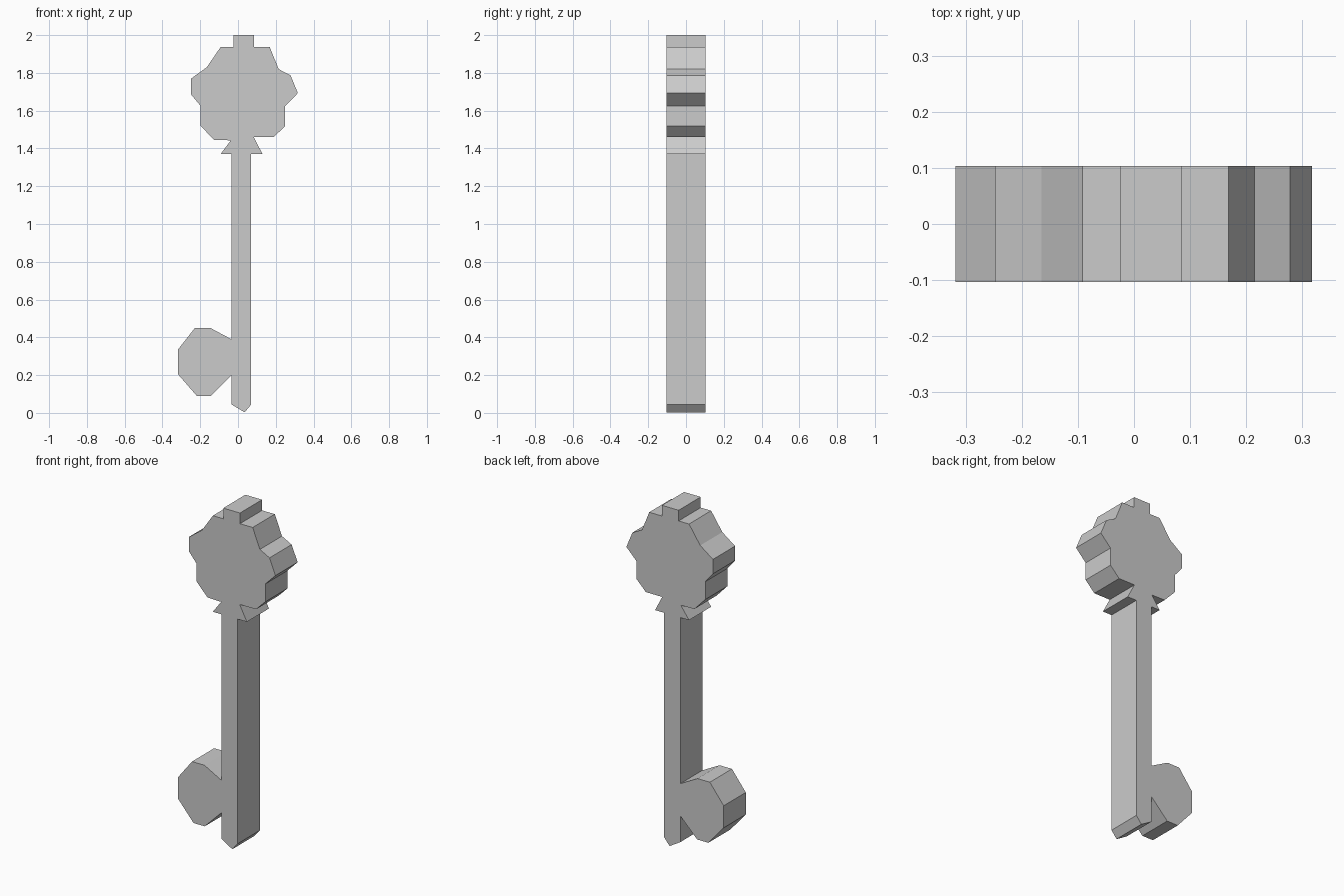
import bpy
import bmesh

HALF = 0.103  # half thickness


def plate(name, profile, seams=()):
    """Extrude an x-z profile (counter-clockwise from the front).
    Edges listed in seams meet a neighbouring part and get no side wall."""
    bm = bmesh.new()
    front = [bm.verts.new((x, -HALF, z)) for x, z in profile]
    back = [bm.verts.new((x, HALF, z)) for x, z in profile]
    bm.faces.new(front)
    bm.faces.new(back[::-1])
    n = len(profile)
    for i in range(n):
        if i not in seams:
            j = (i + 1) % n
            bm.faces.new((front[j], front[i], back[i], back[j]))
    mesh = bpy.data.meshes.new(name)
    bm.to_mesh(mesh)
    bm.free()
    obj = bpy.data.objects.new(name, mesh)
    bpy.context.collection.objects.link(obj)
    return obj


# Long shaft with a pointed tip
plate("shaft", [(-0.035, 0.045), (0.035, 0.003), (0.07, 0.045), (0.07, 1.37),
                (-0.035, 1.37), (-0.035, 0.39), (-0.035, 0.2)], seams=(3, 5))

# Rounded bit on the left of the shaft
plate("bit", [(-0.035, 0.2), (-0.035, 0.39), (-0.147, 0.45), (-0.228, 0.45),
              (-0.318, 0.335), (-0.318, 0.205), (-0.218, 0.09),
              (-0.145, 0.09)], seams=(0,))

# Flared collar under the bow
plate("collar", [(-0.092, 1.37), (-0.035, 1.37), (0.07, 1.37), (0.13, 1.37),
                 (0.083, 1.46), (-0.038, 1.443)], seams=(1, 4))

# Lobed bow with a square tab on top
plate("bow", [(-0.038, 1.443), (0.083, 1.46), (0.19, 1.46), (0.25, 1.52),
              (0.25, 1.625), (0.317, 1.693), (0.278, 1.787), (0.215, 1.82),
              (0.168, 1.937), (0.085, 1.937), (0.085, 2.0), (-0.024, 2.0),
              (-0.024, 1.937), (-0.092, 1.937), (-0.165, 1.83),
              (-0.248, 1.77), (-0.248, 1.685), (-0.198, 1.625),
              (-0.198, 1.52), (-0.127, 1.445)], seams=(0,))
